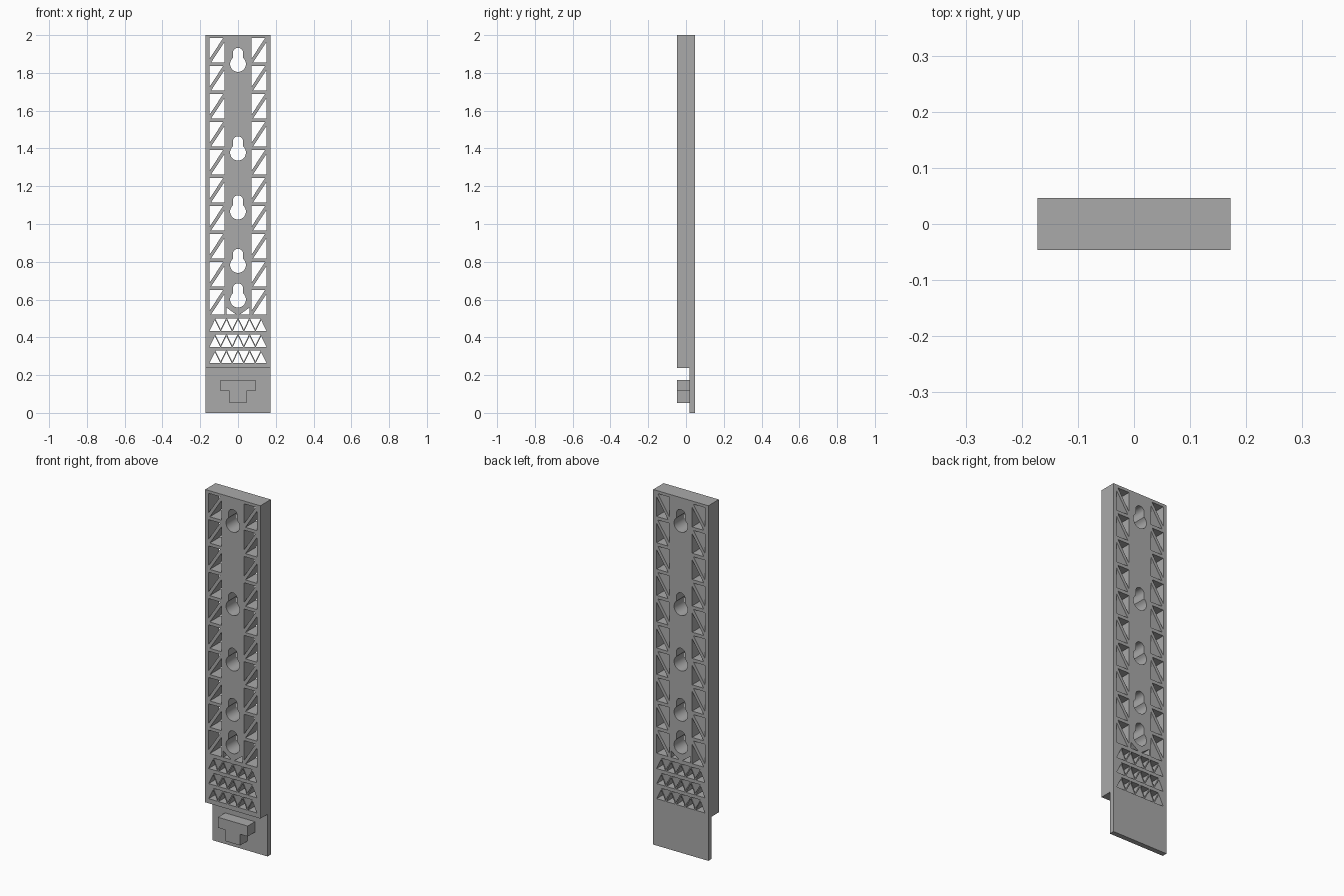
import bpy, bmesh, math
from mathutils import Vector

if "Cube" in bpy.data.objects:
    bpy.data.objects.remove(bpy.data.objects["Cube"], do_unlink=True)

HALF_W, HALF_D, HEIGHT = 0.172, 0.0465, 2.0
STEP_Z, PLATE_Y = 0.238, 0.018

grey = bpy.data.materials.new("plain grey")
grey.use_nodes = True
colour = (0.4, 0.4, 0.4, 1)
grey.diffuse_color = colour
grey.node_tree.nodes["Principled BSDF"].inputs["Base Color"].default_value = colour


def prism(bm, points, start, direction):
    """Close an outline into a solid by extruding it along a direction."""
    face = bm.faces.new([bm.verts.new(Vector(p) + Vector(start)) for p in points])
    out = bmesh.ops.extrude_face_region(bm, geom=[face])
    moved = [v for v in out["geom"] if isinstance(v, bmesh.types.BMVert)]
    bmesh.ops.translate(bm, verts=moved, vec=direction)


def finish(bm, name):
    bmesh.ops.recalc_face_normals(bm, faces=bm.faces[:])
    mesh = bpy.data.meshes.new(name)
    bm.to_mesh(mesh)
    bm.free()
    mesh.materials.append(grey)
    obj = bpy.data.objects.new(name, mesh)
    bpy.context.scene.collection.objects.link(obj)
    return obj


# Stepped rail: thick body with a thin tongue at the foot
bm = bmesh.new()
side = [(HALF_D, 0), (HALF_D, HEIGHT), (-HALF_D, HEIGHT),
        (-HALF_D, STEP_Z), (PLATE_Y, STEP_Z), (PLATE_Y, 0)]
prism(bm, [(0, y, z) for y, z in side], (-HALF_W, 0, 0), (2 * HALF_W, 0, 0))
rail = finish(bm, "rail_body")

# All openings are outlines in x and z, cut right through
cuts = bmesh.new()


def hole(outline):
    prism(cuts, [(x, 0, z) for x, z in outline], (0, -0.1, 0), (0, 0.2, 0))


# Keyholes: large round hole with a narrower rounded slot above
R, r, rise = 0.042, 0.027, 0.059
meet = math.acos(r / R)
for cz in (1.847, 1.378, 1.066, 0.783, 0.60):
    outline = []
    for i in range(25):
        a = meet - (math.pi + 2 * meet) * i / 24
        outline.append((R * math.cos(a), cz + R * math.sin(a)))
    for i in range(13):
        a = math.pi - math.pi * i / 12
        outline.append((r * math.cos(a), cz + rise + r * math.sin(a)))
    hole(outline)

# Side trusses: ten cells each, split by a rising diagonal
CELL_H, PITCH = 0.13, 0.1482
for left, right in ((-0.151, -0.071), (0.071, 0.151)):
    for i in range(10):
        top = 1.984 - i * PITCH
        low = top - CELL_H
        hole([(left, top), (right - 0.008, top), (left, low + 0.02)])
        hole([(right, low), (left + 0.008, low), (right, top - 0.02)])

# Lattice rows: upright triangles with inverted ones between
GAP, BASE, TRI_H = 0.0613, 0.028, 0.058
for z in (0.434, 0.349, 0.264):
    for i in range(5):
        x = (i - 2) * GAP
        hole([(x - BASE, z), (x + BASE, z), (x, z + TRI_H)])
    for i in range(4):
        x = (i - 1.5) * GAP
        hole([(x - BASE, z + 0.066), (x + BASE, z + 0.066), (x, z + 0.008)])

# Two small corner openings under the lowest keyhole
for s in (-1, 1):
    hole([(s * 0.06, 0.521), (s * 0.06, 0.557), (s * 0.01, 0.521)])

cutter = finish(cuts, "opening_cutter")
cutter.hide_render = True
mod = rail.modifiers.new("openings", "BOOLEAN")
mod.operation, mod.solver, mod.object = "DIFFERENCE", "EXACT", cutter
bpy.context.view_layer.update()
cut_mesh = bpy.data.meshes.new_from_object(
    rail.evaluated_get(bpy.context.evaluated_depsgraph_get()))
rail.modifiers.clear()
rail.data = cut_mesh
bpy.data.objects.remove(cutter, do_unlink=True)

# T-shaped key on the front of the tongue
bm = bmesh.new()
half = [(0.046, 0.053), (0.046, 0.116), (0.093, 0.116), (0.093, 0.175)]
tee = half + [(-x, z) for x, z in reversed(half)]
prism(bm, [(x, 0, z) for x, z in tee], (0, -HALF_D, 0),
      (0, PLATE_Y + HALF_D + 0.002, 0))
finish(bm, "tee_key")

# Smooth the round keyhole walls while keeping corners crisp
bpy.ops.object.select_all(action="DESELECT")
rail.select_set(True)
bpy.context.view_layer.objects.active = rail
bpy.ops.object.shade_smooth_by_angle(angle=math.radians(25))
